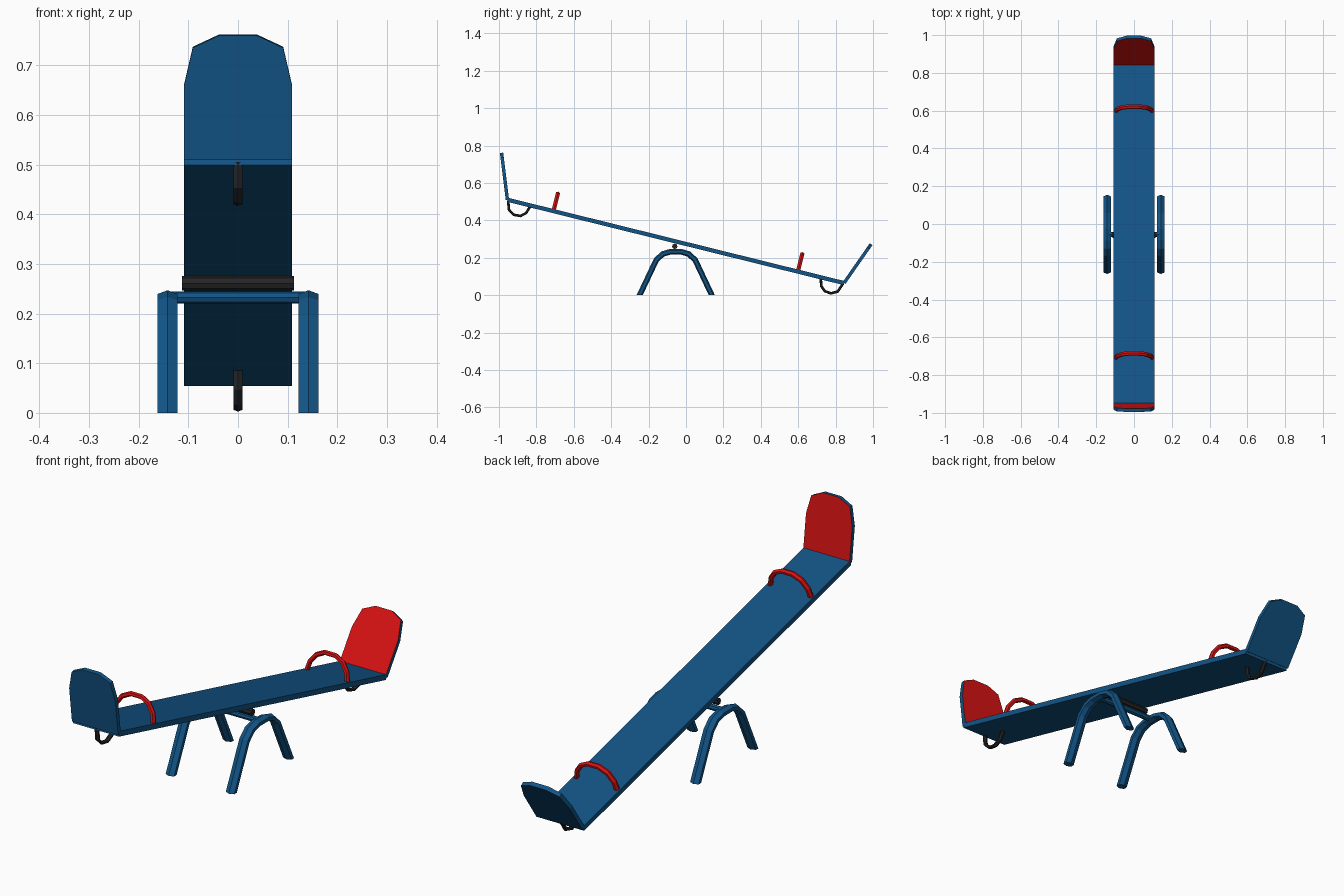
import bpy, bmesh
from math import radians, sin, cos, pi
from mathutils import Vector

cube = bpy.data.objects.get("Cube")
if cube:
    bpy.data.objects.remove(cube)


def material(name, rgb):
    m = bpy.data.materials.new(name)
    m.use_nodes = True
    m.diffuse_color = (*rgb, 1)
    m.node_tree.nodes["Principled BSDF"].inputs["Base Color"].default_value = (*rgb, 1)
    return m


BLUE = material("blue_paint", (0.006, 0.09, 0.24))
RED = material("red_paint", (0.68, 0.006, 0.006))
BLACK = material("black_rubber", (0.018, 0.018, 0.018))

PIVOT = Vector((0, -0.055, 0.2875))
TILT = radians(-13.9)
HALF_LEN, HALF_WIDTH, HALF_THICK = 0.927, 0.109, 0.011


def finish(bm, name, mats, tilted=False):
    bmesh.ops.recalc_face_normals(bm, faces=bm.faces)
    mesh = bpy.data.meshes.new(name)
    bm.to_mesh(mesh)
    bm.free()
    for m in mats:
        mesh.materials.append(m)
    obj = bpy.data.objects.new(name, mesh)
    bpy.context.collection.objects.link(obj)
    if tilted:
        obj.location = PIVOT
        obj.rotation_euler.x = TILT
    return obj


def bent_bar(name, path, half_w, half_t, place, mat, tilted=False, sides=6):
    """Sweep a tube along a planar path; ends are cut level with the ground."""
    pts = [Vector(p) for p in path]
    dirs = [(b - a).normalized() for a, b in zip(pts, pts[1:])]
    normals = [Vector((-d.y, d.x)) for d in dirs]
    bm = bmesh.new()
    rings = []
    for i, p in enumerate(pts):
        if 0 < i < len(pts) - 1:
            out = (normals[i - 1] + normals[i]).normalized()
            out /= out.dot(normals[i])
        else:
            out = Vector((1 / normals[min(i, len(normals) - 1)].x, 0))
        ring = []
        for k in range(sides):
            a = 2 * pi * k / sides
            q = p + out * (half_t * cos(a))
            ring.append(bm.verts.new(place(q.x, q.y, half_w * sin(a) / cos(pi / sides))))
        rings.append(ring)
    for r, s in zip(rings, rings[1:]):
        for k in range(sides):
            n = (k + 1) % sides
            bm.faces.new((r[k], r[n], s[n], s[k]))
    bm.faces.new(rings[0])
    bm.faces.new(rings[-1])
    return finish(bm, name, [mat], tilted)


def rod(name, radius, half_len, y, z, mat, sides):
    bm = bmesh.new()
    bmesh.ops.create_cone(bm, cap_ends=True, segments=sides, radius1=radius,
                          radius2=radius, depth=2 * half_len)
    for v in bm.verts:
        v.co = (v.co.z, v.co.x + y, v.co.y + z)
    return finish(bm, name, [mat])


def mirrored(half):
    return half + [(-a, b) for a, b in reversed(half)]


# Tilted plank
bm = bmesh.new()
bmesh.ops.create_cube(bm, size=2)
bmesh.ops.scale(bm, vec=(HALF_WIDTH, HALF_LEN, HALF_THICK), verts=bm.verts)
finish(bm, "plank", [BLUE], True)

BACK_OUTLINE = mirrored([(HALF_WIDTH, 0), (HALF_WIDTH, 0.15), (0.091, 0.228), (0.038, 0.253)])
HANDLE_PATH = mirrored([(0.096, 0.005), (0.087, 0.045), (0.062, 0.079), (0.025, 0.097)])
BUMPER_PATH = [(0.8, -0.005), (0.813, -0.045), (0.838, -0.067),
               (0.873, -0.07), (0.905, -0.052), (0.922, -0.005)]


def backrest(name, side):
    lean = radians(69)
    up = Vector((0, side * cos(lean), sin(lean)))
    outward = Vector((0, side * sin(lean), -cos(lean)))
    base = Vector((0, side * HALF_LEN, 0))
    bm = bmesh.new()
    inner, outer = ([bm.verts.new(base + Vector((x, 0, 0)) + up * h + outward * t)
                     for x, h in BACK_OUTLINE] for t in (-0.009, 0.009))
    bm.faces.new(inner).material_index = 1
    bm.faces.new(outer)
    for i in range(len(inner)):
        j = (i + 1) % len(inner)
        bm.faces.new((inner[i], inner[j], outer[j], outer[i]))
    finish(bm, name, [BLUE, RED], True)


# Seat parts at both ends
for label, side in (("front", -1), ("back", 1)):
    backrest(label + "_backrest", side)
    bent_bar(label + "_handle", HANDLE_PATH, 0.011, 0.01,
             lambda a, b, w: (a, side * 0.673 + w, b), RED, True)
    bent_bar(label + "_bumper", BUMPER_PATH, 0.009, 0.007,
             lambda a, b, w: (w, side * a, b), BLACK, True)

# Arched legs
LEG_PATH = mirrored([(0.193, 0), (0.104, 0.188), (0.07, 0.22), (0.03, 0.232)])
for label, x in (("left", 0.142), ("right", -0.142)):
    bent_bar(label + "_leg_arch", LEG_PATH, 0.02, 0.015,
             lambda a, b, w: (x + w, PIVOT.y + a, b), BLUE)

# Crossbar and pivot sleeve
rod("crossbar", 0.0125, 0.135, PIVOT.y, 0.2325, BLUE, 8)
rod("pivot_sleeve", 0.0145, 0.113, -0.06, 0.261, BLACK, 8)
